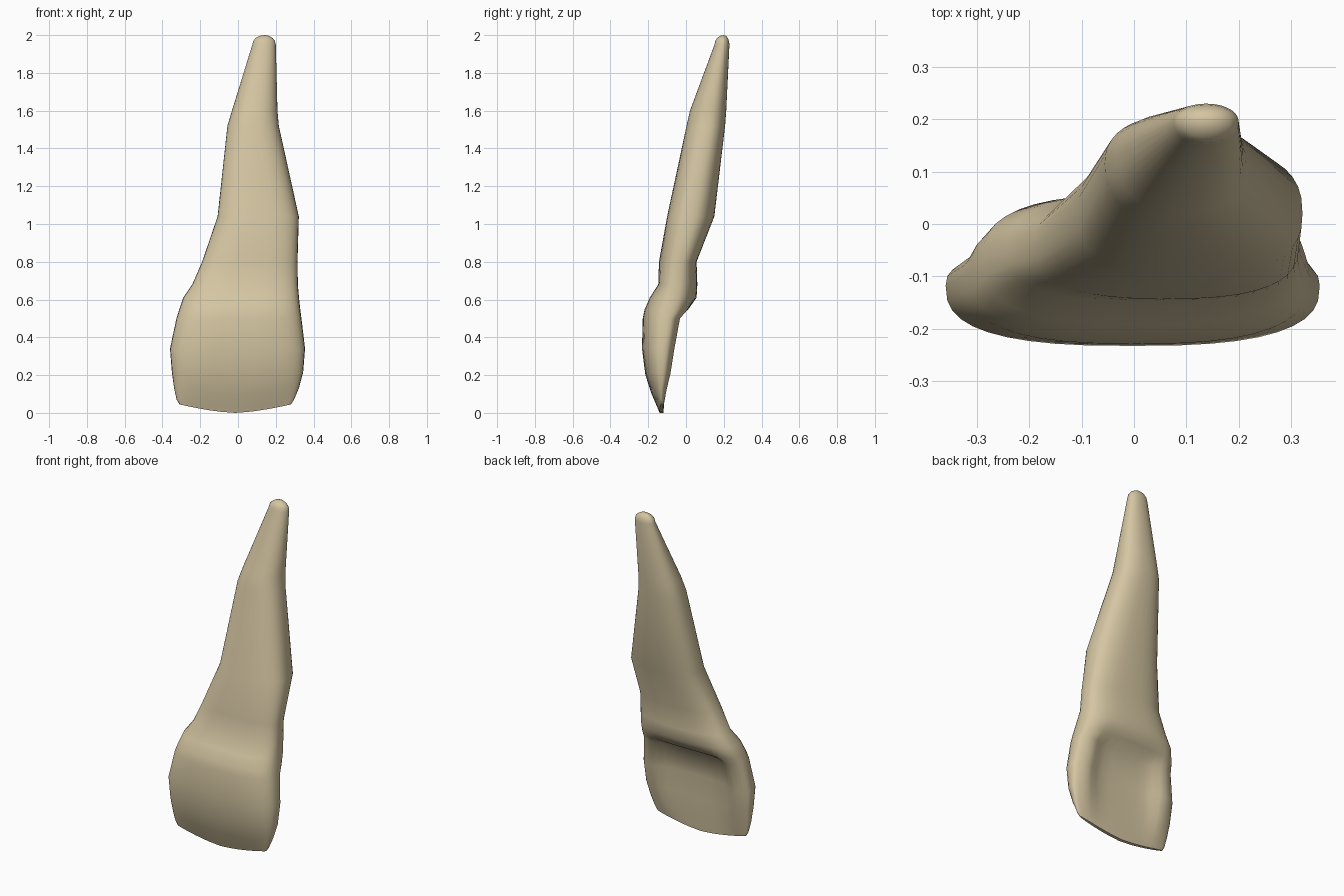
import bpy, bmesh, math

if "Cube" in bpy.data.objects:
    bpy.data.objects.remove(bpy.data.objects["Cube"])

N = 40  # points around each cross-section

# Outline: z, x left, x right, y front, y of the widest point, y back
outline = [
    (0, -.31, .28, -.14, -.13, -.12),
    (.03, -.325, .297, -.152, -.13, -.112),
    (.1, -.338, .322, -.182, -.128, -.096),
    (.2, -.35, .345, -.215, -.123, -.07),
    (.34, -.36, .355, -.233, -.118, -.045),
    (.5, -.326, .336, -.229, -.1, -.012),
    (.545, -.312, .33, -.22, -.088, .028),
    (.61, -.29, .323, -.192, -.07, .056),
    (.68, -.242, .317, -.147, -.055, .06),
    (.8, -.19, .315, -.143, -.04, .056),
    (1.04, -.108, .322, -.1, .02, .15),
    (1.52, -.056, .216, .003, .115, .207),
    (1.6, -.032, .209, .021, .13, .213),
    (1.95, .076, .2, .151, .195, .23),
]


def power(v, e):
    return math.copysign(abs(v) ** e, v)


def section(bm, z, x0, x1, yf, ym, yb):
    """One rounded-square cross-section, hollowed on the back of the crown."""
    square = 2.7 - 0.5 * max(0, z - 0.7)
    hollow = 0.06 * max(0, min(1, z / 0.36, (0.56 - z) / 0.05))
    verts = []
    for i in range(N):
        a = 2 * math.pi * i / N
        u, v = power(math.cos(a), 2 / square), power(math.sin(a), 2 / square)
        x = (x0 + x1) / 2 + u * (x1 - x0) / 2
        y = ym + v * ((yb - ym) if v > 0 else (ym - yf))
        if v > 0:
            y -= hollow * max(0, 1 - (abs(u) / 0.72) ** 4)
        # the biting edge curves up toward its corners
        lift = 0.045 * abs(u) ** 1.5 * max(0, 1 - z / 0.3)
        verts.append(bm.verts.new((x, y, z + lift)))
    return verts


# Tooth: crown and root lofted as a single skin
bm = bmesh.new()
loops = [section(bm, *r) for r in outline]

# Rounded root tip: shrinking copies of the last ring
for k in (1, 2, 3):
    a = k * math.pi / 8
    s, cx, cy = math.cos(a), 0.14, 0.2
    loops.append([bm.verts.new((cx + (v.co.x - cx) * s, cy + (v.co.y - cy) * s,
                                1.95 + 0.05 * math.sin(a))) for v in loops[13]])
for a, b in zip(loops, loops[1:]):
    for i in range(N):
        j = (i + 1) % N
        bm.faces.new((a[i], a[j], b[j], b[i]))
tip = bm.verts.new((0.14, 0.2, 2))
for i in range(N):
    bm.faces.new((loops[-1][i], loops[-1][(i + 1) % N], tip))

# Narrow biting edge, closed by strips from front to back
low = loops[0]
for i in range(N // 2):
    ring = [low[i], low[i + 1], low[N - i - 1], low[(N - i) % N]]
    bm.faces.new(list(dict.fromkeys(ring)))
bmesh.ops.recalc_face_normals(bm, faces=bm.faces)

mesh = bpy.data.meshes.new("incisor_tooth")
bm.to_mesh(mesh)
bm.free()
tooth = bpy.data.objects.new("incisor_tooth", mesh)
bpy.context.collection.objects.link(tooth)

ivory = bpy.data.materials.new("warm ivory")
ivory.diffuse_color = (0.66, 0.56, 0.36, 1)
ivory.use_nodes = True
ivory.node_tree.nodes["Principled BSDF"].inputs["Base Color"].default_value = ivory.diffuse_color
mesh.materials.append(ivory)

bpy.context.view_layer.objects.active = tooth
tooth.select_set(True)
bpy.ops.object.shade_smooth_by_angle(angle=math.radians(60))
